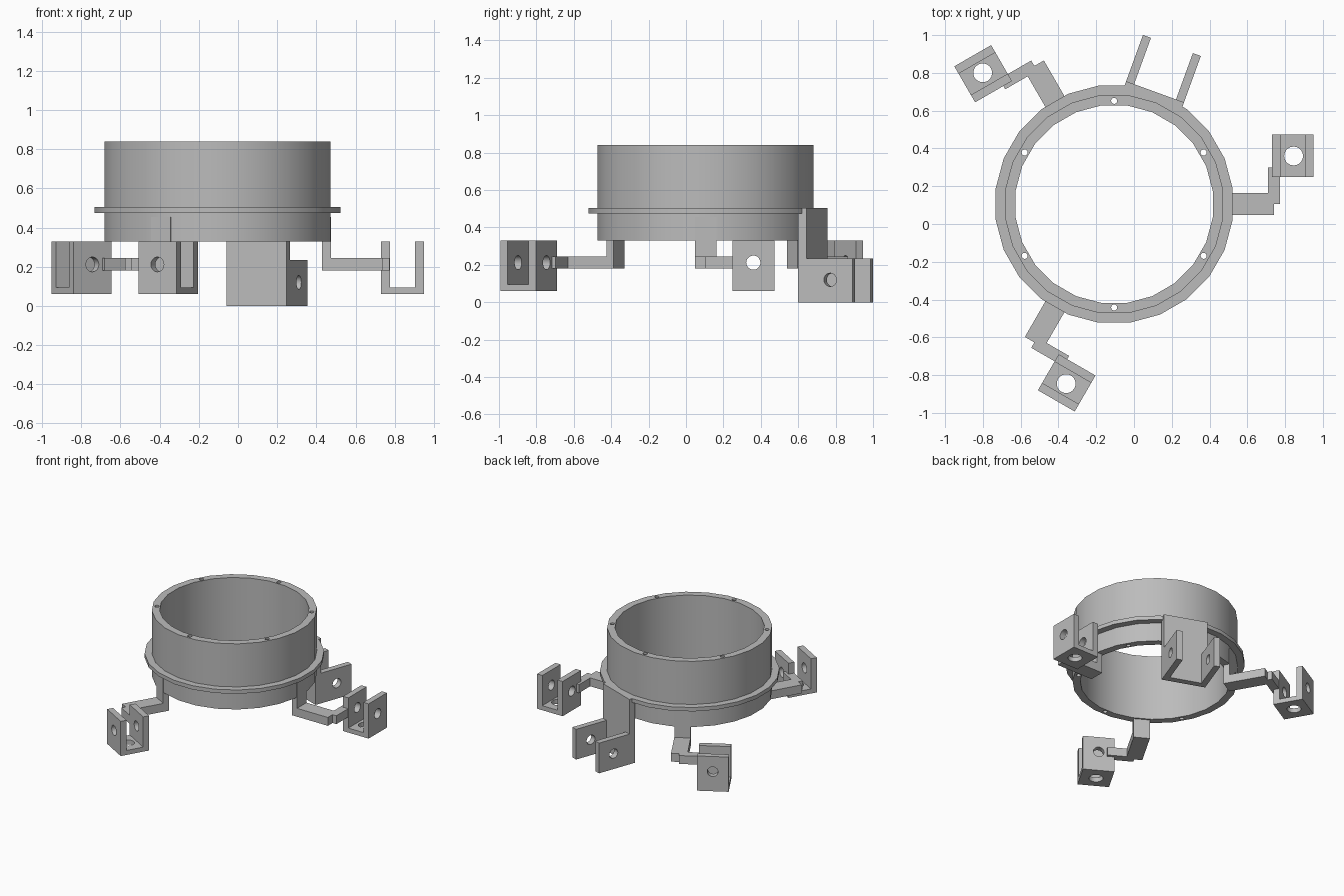
import bpy, bmesh, math
from mathutils import Matrix, Vector

old = bpy.data.objects.get("Cube")
if old:
    bpy.data.objects.remove(old)

grey = bpy.data.materials.new("light grey plastic")
grey.use_nodes = True
colour = (0.5, 0.5, 0.5, 1)
grey.diffuse_color = colour
grey.node_tree.nodes["Principled BSDF"].inputs["Base Color"].default_value = colour

CENTRE = Matrix.Translation((-0.105, 0.105, 0))
SIDES = 24


def finish(name, bm, matrix):
    bmesh.ops.recalc_face_normals(bm, faces=bm.faces)
    mesh = bpy.data.meshes.new(name)
    bm.to_mesh(mesh)
    bm.free()
    mesh.materials.append(grey)
    ob = bpy.data.objects.new(name, mesh)
    ob.matrix_world = matrix
    bpy.context.collection.objects.link(ob)
    return ob


def extrude_profile(name, points, y0, y1, matrix):
    """Extrude an x-z outline from y0 to y1."""
    bm = bmesh.new()
    face = bm.faces.new([bm.verts.new((x, y0, z)) for x, z in points])
    new = bmesh.ops.extrude_face_region(bm, geom=[face])["geom"]
    moved = [v for v in new if isinstance(v, bmesh.types.BMVert)]
    bmesh.ops.translate(bm, verts=moved, vec=(0, y1 - y0, 0))
    return finish(name, bm, matrix)


def box(name, x0, x1, y0, y1, z0, z1, matrix):
    return extrude_profile(name, [(x0, z0), (x1, z0), (x1, z1), (x0, z1)], y0, y1, matrix)


def lathe(name, points, matrix):
    """Spin a closed radius-height outline round z."""
    bm = bmesh.new()
    rings = []
    for i in range(SIDES):
        a = math.tau * (i + 0.5) / SIDES
        rings.append([bm.verts.new((r * math.cos(a), r * math.sin(a), z)) for r, z in points])
    n = len(points)
    for i in range(SIDES):
        a, b = rings[i], rings[(i + 1) % SIDES]
        for j in range(n):
            k = (j + 1) % n
            bm.faces.new((a[j], b[j], b[k], a[k]))
    return finish(name, bm, matrix)


def drill(ob, holes):
    """Cut round holes, each given as position, axis, radius and length."""
    bm = bmesh.new()
    for pos, axis, radius, length in holes:
        turn = Vector((0, 0, 1)).rotation_difference(Vector(axis)).to_matrix().to_4x4()
        bmesh.ops.create_cone(bm, cap_ends=True, segments=20, radius1=radius, radius2=radius,
                              depth=length, matrix=Matrix.Translation(pos) @ turn)
    cutter = finish("hole_cutter", bm, ob.matrix_world.copy())
    cutter.hide_render = True
    mod = ob.modifiers.new("holes", "BOOLEAN")
    mod.object = cutter
    mod.solver = "EXACT"
    bpy.context.view_layer.objects.active = ob
    bpy.ops.object.modifier_apply(modifier=mod.name)
    bpy.data.objects.remove(cutter)


def smooth(ob):
    bpy.ops.object.select_all(action="DESELECT")
    ob.select_set(True)
    bpy.context.view_layer.objects.active = ob
    bpy.ops.object.shade_smooth_by_angle(angle=math.radians(30))


# Ring wall with flange and screw holes
ring = lathe("ring_housing", [(0.527, 0.33), (0.582, 0.33), (0.582, 0.475), (0.633, 0.475),
                              (0.633, 0.505), (0.582, 0.505), (0.582, 0.84), (0.527, 0.84)], CENTRE)
screws = []
for i in range(6):
    a = math.radians(30 + 60 * i)
    screws.append(((0.547 * math.cos(a), 0.547 * math.sin(a), 0.585), (0, 0, 1), 0.016, 0.7))
drill(ring, screws)
smooth(ring)

# Three cranked arms, each carrying a U bracket
for i, side in enumerate(("left", "back_right", "front_right")):
    place = CENTRE @ Matrix.Rotation(math.tau * i / 3, 4, "Z")
    extrude_profile(side + "_arm", [(0.535, 0.18), (0.845, 0.18), (0.845, 0.245), (0.58, 0.245),
                                    (0.58, 0.455), (0.535, 0.455)], -0.058, 0.058, place)
    box(side + "_arm_crank", 0.815, 0.878, 0, 0.195, 0.18, 0.245, place)
    bracket = extrude_profile(side + "_bracket", [
        (0.835, 0.06), (1.055, 0.06), (1.055, 0.33), (1.01, 0.33),
        (1.01, 0.095), (0.88, 0.095), (0.88, 0.33), (0.835, 0.33)], 0.143, 0.368, place)
    drill(bracket, [((0.95, 0.255, 0.08), (0, 0, 1), 0.05, 0.1),
                    ((0.945, 0.255, 0.212), (1, 0, 0), 0.038, 0.4)])
    smooth(bracket)

# Back hinge: hanging plate with two drilled cheeks
place = CENTRE @ Matrix.Rotation(math.radians(70), 4, "Z")
box("hinge_back_plate", 0.585, 0.633, -0.163, 0.163, 0, 0.505, place)
for side, s in (("left", -1), ("right", 1)):
    y0, y1 = sorted((s * 0.118, s * 0.163))
    cheek = box(side + "_hinge_cheek", 0.6, 0.894, y0, y1, 0, 0.235, place)
    drill(cheek, [((0.768, s * 0.14, 0.12), (0, 1, 0), 0.036, 0.2)])
    smooth(cheek)
